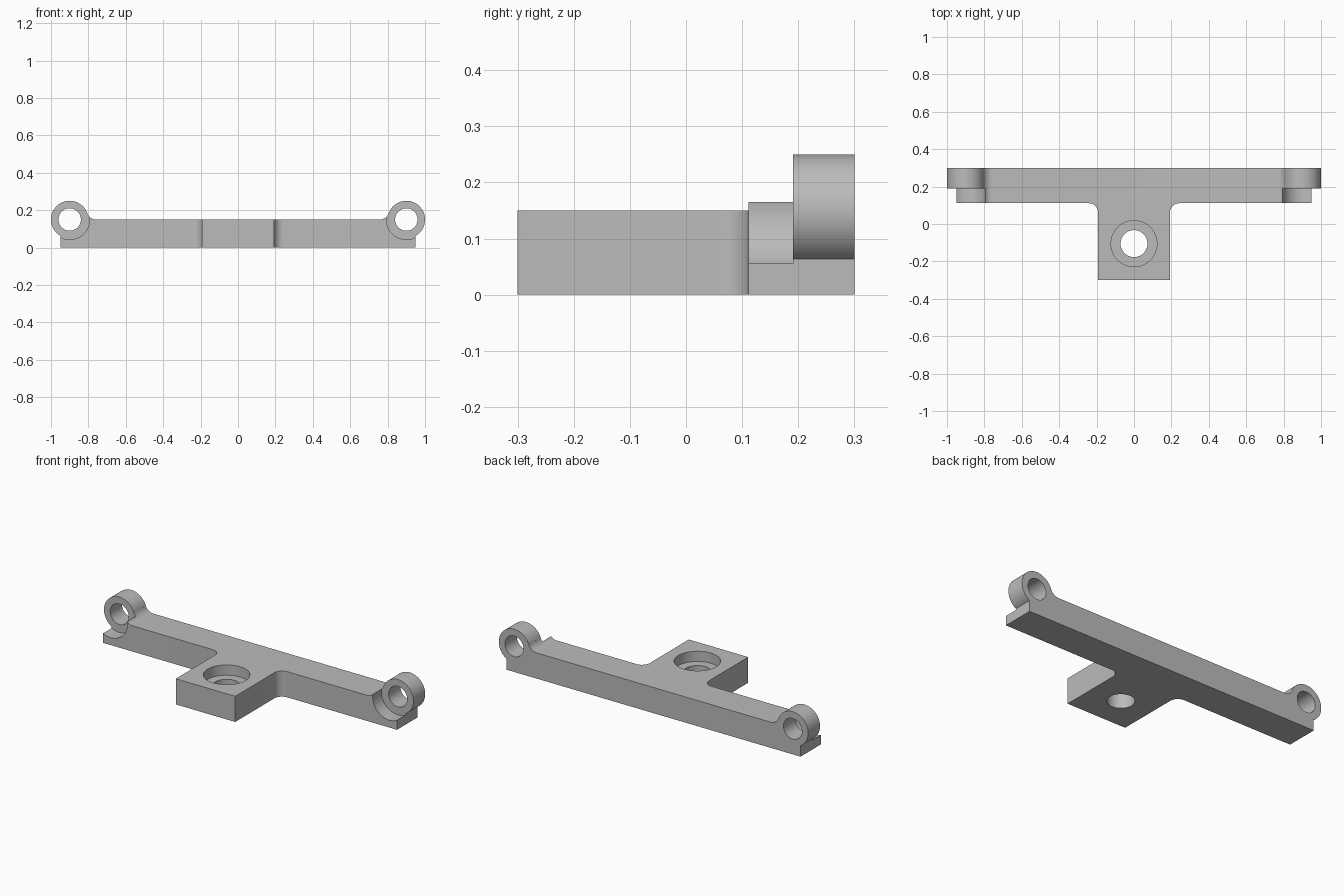
import bpy
import bmesh
from math import sin, cos, pi, sqrt, atan2, radians
from mathutils import Vector

if "Cube" in bpy.data.objects:
    bpy.data.objects.remove(bpy.data.objects["Cube"])

# Main dimensions
HEIGHT = 0.15
BAR_X, BAR_FRONT, BACK = 0.95, 0.111, 0.3
STEM_X, FILLET = 0.192, 0.05
EYE_X, EYE_R, BORE_R, RELIEF_R = 0.9, 0.1, 0.06, 0.107
EYE_FRONT = 0.191
HOLE_Y, HOLE_R, BORE_TOP_R, BORE_DEPTH = -0.105, 0.072, 0.123, 0.06

grey = bpy.data.materials.new("plain grey")
grey.use_nodes = True
grey.diffuse_color = (0.5, 0.5, 0.5, 1)
grey.node_tree.nodes["Principled BSDF"].inputs["Base Color"].default_value = (0.5, 0.5, 0.5, 1)


def arc(cx, cy, r, start, end, steps):
    angles = [start + (end - start) * i / steps for i in range(steps + 1)]
    return [(cx + r * cos(a), cy + r * sin(a)) for a in angles]


def prism(name, points, start, end, axis):
    """Extrude a closed outline along z (outline in x, y) or y (outline in x, z)."""
    def place(p, d):
        return (p[0], p[1], d) if axis == "z" else (p[0], d, p[1])
    bm = bmesh.new()
    face = bm.faces.new([bm.verts.new(place(p, start)) for p in points])
    moved = bmesh.ops.extrude_face_region(bm, geom=[face])["geom"]
    shift = Vector(place((0, 0), end - start))
    bmesh.ops.translate(bm, vec=shift, verts=[v for v in moved if isinstance(v, bmesh.types.BMVert)])
    bmesh.ops.recalc_face_normals(bm, faces=bm.faces)
    mesh = bpy.data.meshes.new(name)
    bm.to_mesh(mesh)
    bm.free()
    mesh.materials.append(grey)
    obj = bpy.data.objects.new(name, mesh)
    bpy.context.collection.objects.link(obj)
    return obj


def cylinder(name, cx, cy, r, start, end, axis):
    return prism(name, arc(cx, cy, r, 0, 2 * pi, 64)[:-1], start, end, axis)


def combine(target, tool, operation):
    mod = target.modifiers.new(tool.name, "BOOLEAN")
    mod.operation, mod.solver, mod.object = operation, "EXACT", tool
    bpy.context.view_layer.objects.active = target
    bpy.ops.object.modifier_apply(modifier=mod.name)
    bpy.data.objects.remove(tool)


# T-shaped plate with rounded inner corners
right_half = [(STEM_X, -BACK)]
right_half += arc(STEM_X + FILLET, BAR_FRONT - FILLET, FILLET, pi, pi / 2, 12)
right_half += [(BAR_X, BAR_FRONT), (BAR_X, BACK)]
outline = right_half + [(-x, y) for x, y in reversed(right_half)]
bracket = prism("t_bracket", outline, 0, HEIGHT, "z")

# Concave blend between the bar top and each eye
reach = sqrt((EYE_R + FILLET) ** 2 - FILLET ** 2)
tangent = atan2(-FILLET, reach)
blend = arc(EYE_X - reach, HEIGHT + FILLET, FILLET, -pi / 2, tangent, 10)
blend += [(EYE_X, HEIGHT), (EYE_X, HEIGHT - 0.04), (EYE_X - reach, HEIGHT - 0.04)]

for side in (-1, 1):
    x = side * EYE_X
    combine(bracket, prism("blend", [(side * a, b) for a, b in blend], BAR_FRONT, BACK, "y"), "UNION")
    # Clearance in front of the eye, then the eye and its bore
    combine(bracket, cylinder("relief", x, HEIGHT, RELIEF_R, 0, EYE_FRONT, "y"), "DIFFERENCE")
    combine(bracket, cylinder("eye", x, HEIGHT, EYE_R, EYE_FRONT, BACK, "y"), "UNION")
    combine(bracket, cylinder("eye_bore", x, HEIGHT, BORE_R, 0.1, 0.4, "y"), "DIFFERENCE")

# Counterbored mounting hole in the stem
combine(bracket, cylinder("counterbore", 0, HOLE_Y, BORE_TOP_R, HEIGHT - BORE_DEPTH, 0.3, "z"), "DIFFERENCE")
combine(bracket, cylinder("through_hole", 0, HOLE_Y, HOLE_R, -0.1, 0.3, "z"), "DIFFERENCE")

# Smooth curved walls, crisp edges
bpy.ops.object.select_all(action="DESELECT")
bracket.select_set(True)
bpy.context.view_layer.objects.active = bracket
bpy.ops.object.shade_smooth_by_angle(angle=radians(30))
